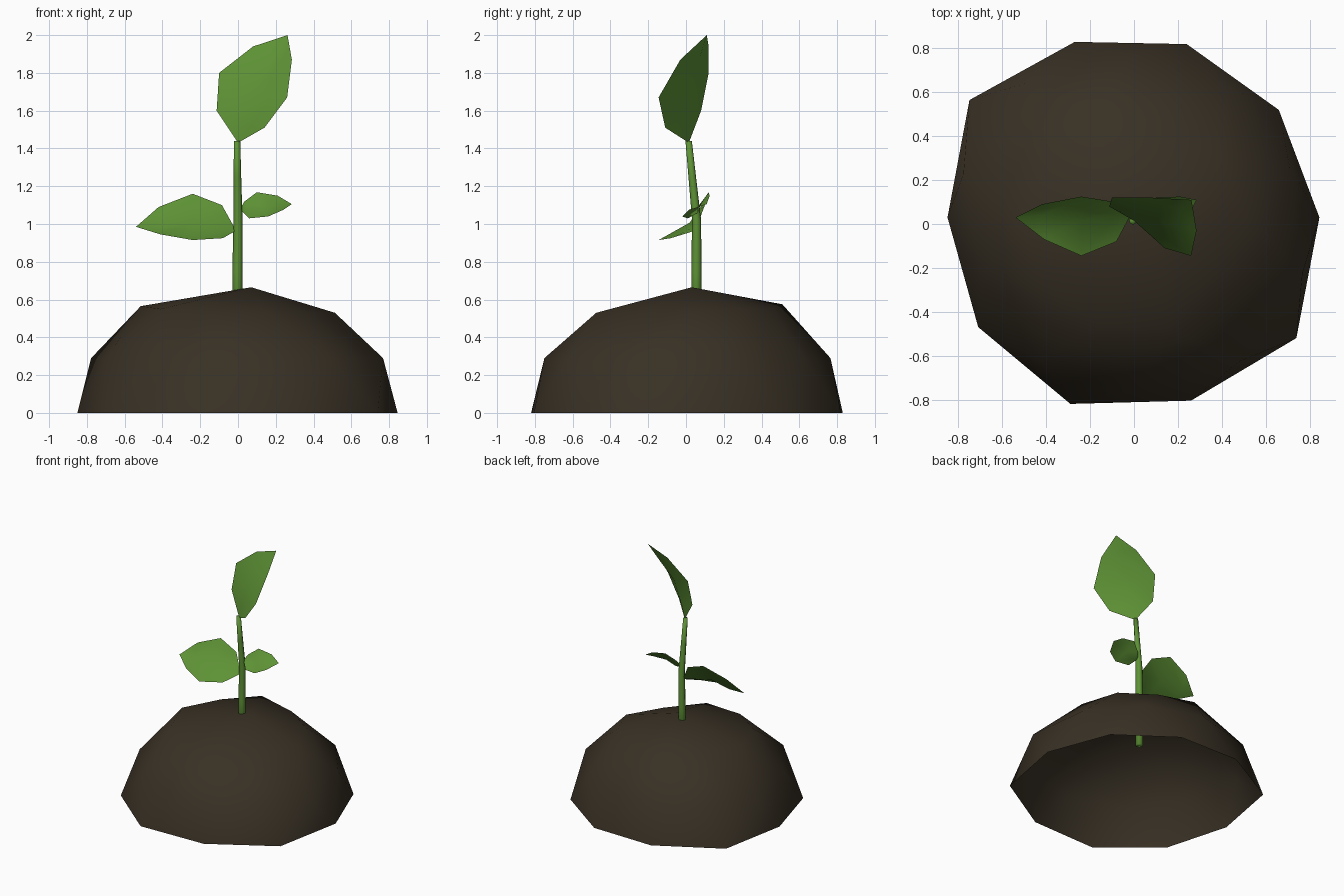
import bpy
import math
from mathutils import Vector

default_cube = bpy.data.objects.get("Cube")
if default_cube:
    bpy.data.objects.remove(default_cube, do_unlink=True)


def make_material(name, colour):
    material = bpy.data.materials.new(name)
    material.use_nodes = True
    material.diffuse_color = (*colour, 1)
    shader = material.node_tree.nodes["Principled BSDF"]
    shader.inputs["Base Color"].default_value = (*colour, 1)
    shader.inputs["Roughness"].default_value = 0.9
    return material


def make_object(name, verts, faces, material):
    mesh = bpy.data.meshes.new(name)
    mesh.from_pydata([tuple(v) for v in verts], [], faces)
    mesh.materials.append(material)
    mesh.shade_smooth()
    obj = bpy.data.objects.new(name, mesh)
    bpy.context.collection.objects.link(obj)
    return obj


def loft(rings):
    """Join equal rings of points, bottom to top, with outward triangles."""
    count = len(rings[0])
    verts = [point for ring in rings for point in ring]
    faces = []
    for level in range(len(rings) - 1):
        low, high = level * count, (level + 1) * count
        for i in range(count):
            j = (i + 1) % count
            faces.append((low + i, low + j, high + i))
            faces.append((low + j, high + j, high + i))
    return verts, faces


def make_leaf(name, base, tip, left, right, sag, material):
    """Creased sheet: two edges and a sunken midrib between base and tip."""
    rows = len(left)
    left = [Vector(p) for p in left]
    right = [Vector(p) for p in right]
    midrib = [(a + b) / 2 + Vector(sag) for a, b in zip(left, right)]
    verts = [Vector(base), Vector(tip)] + left + midrib + right
    faces = []
    for side in range(2):
        a, b = 2 + side * rows, 2 + (side + 1) * rows
        faces.append((0, b, a))
        for i in range(rows - 1):
            faces.append((a + i, b + i, b + i + 1, a + i + 1))
        faces.append((a + rows - 1, b + rows - 1, 1))
    return make_object(name, verts, faces, material)


soil = make_material("dark soil", (0.040, 0.030, 0.018))
green = make_material("leaf green", (0.112, 0.29, 0.036))

# Soil mound: uneven ten-sided open dome of rings staggered by half a step
rim = [(.845, .03), (.66, .52), (.24, .82), (-.27, .83), (-.75, .565),
       (-.85, .03), (-.71, -.47), (-.29, -.82), (.26, -.805), (.74, -.52)]
sides = len(rim)
waist_radii = [.755, .755, .765, .81, .81, .74, .755, .75, .79, .8]
waist = []
for i, radius in enumerate(waist_radii):
    angle = math.tau * (i + .5) / sides + .03
    waist.append((radius * math.cos(angle), radius * math.sin(angle), .29))
shoulder = [(.4, .29, .55), (.15, .46, .55), (-.145, .51, .575),
            (-.36, .3, .57), (-.515, .03, .565), (-.41, -.27, .55),
            (-.155, -.46, .53), (.15, -.475, .53), (.36, -.23, .53),
            (.513, .025, .53)]
verts, faces = loft([[(x, y, 0) for x, y in rim], waist, shoulder])
apex = len(verts)
verts.append((.07, .03, .665))
faces += [(apex - sides + i, apex - sides + (i + 1) % sides, apex)
          for i in range(sides)]
make_object("soil_mound", verts, faces, soil)

# Stem: tapered tube leaning forward near the top, rooted inside the mound
stem_sides = 8
stem_path = [(-.003, .055, .36, .027), (-.003, .055, .75, .027),
             (0, .056, 1.02, .024), (-.003, .033, 1.25, .02),
             (-.005, .014, 1.44, .017)]
stem_rings = []
for x, y, z, radius in stem_path:
    angles = [math.tau * i / stem_sides for i in range(stem_sides)]
    stem_rings.append([(x + radius * math.cos(a), y + radius * math.sin(a), z)
                       for a in angles])
verts, faces = loft(stem_rings)
faces.append(tuple(reversed(range(stem_sides))))
faces.append(tuple(range(len(verts) - stem_sides, len(verts))))
make_object("stem", verts, faces, green)

# Upright leaf at the top of the stem
make_leaf("top_leaf", (0, .015, 1.43), (.262, .11, 2),
          [(-.113, .08, 1.6), (-.1, .12, 1.8), (.08, .12, 1.94)],
          [(.14, -.11, 1.51), (.26, -.145, 1.67), (.285, -.03, 1.87)],
          (.015, .03, -.015), green)

# Large drooping leaf on the right
make_leaf("large_side_leaf", (-.01, .05, .965), (-.54, .03, .985),
          [(-.085, .1, 1.1), (-.24, .125, 1.16), (-.42, .09, 1.09)],
          [(-.08, -.08, .925), (-.24, -.145, .915), (-.41, -.07, .945)],
          (0, .03, -.03), green)

# Small leaf on the left
make_leaf("small_side_leaf", (.01, .055, 1.08), (.285, .11, 1.105),
          [(.035, .085, 1.12), (.1, .12, 1.168), (.21, .125, 1.15)],
          [(.06, .01, 1.03), (.16, -.02, 1.04), (.24, .015, 1.075)],
          (0, .015, -.015), green)
